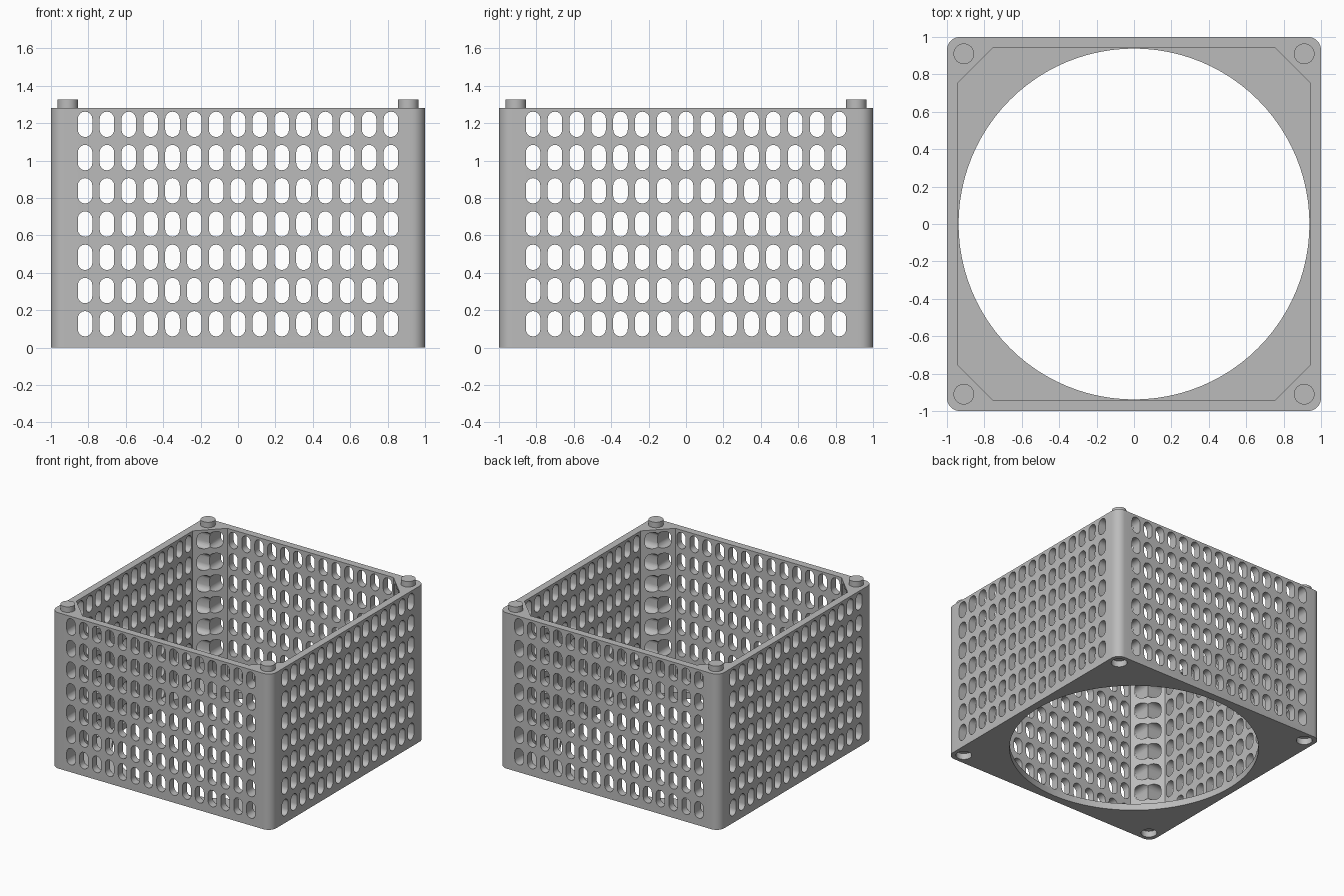
import bpy, bmesh, math
from mathutils import Matrix

cube = bpy.data.objects.get("Cube")
if cube:
    bpy.data.objects.remove(cube)

HEIGHT, FLOOR, WALL = 1.28, 0.055, 0.94
PEG = 0.91

grey = bpy.data.materials.new("light grey plastic")
grey.use_nodes = True
colour = (0.5, 0.5, 0.5, 1)
grey.diffuse_color = colour
grey.node_tree.nodes["Principled BSDF"].inputs["Base Color"].default_value = colour


def arc(cx, cy, r, start, end, steps):
    return [(cx + r * math.cos(math.radians(start + (end - start) * i / steps)),
             cy + r * math.sin(math.radians(start + (end - start) * i / steps)))
            for i in range(steps + 1)]


def circle(cx, cy, r, steps):
    return arc(cx, cy, r, 0, 360, steps)[:-1]


def add_prism(bm, outline, z0, z1):
    low = [bm.verts.new((x, y, z0)) for x, y in outline]
    high = [bm.verts.new((x, y, z1)) for x, y in outline]
    n = len(outline)
    bm.faces.new(low[::-1])
    bm.faces.new(high)
    for i in range(n):
        j = (i + 1) % n
        bm.faces.new((low[i], low[j], high[j], high[i]))


def prisms(name, outlines, z0, z1, matrix=None):
    bm = bmesh.new()
    for outline in outlines:
        add_prism(bm, outline, z0, z1)
    if matrix:
        bm.transform(matrix)
    mesh = bpy.data.meshes.new(name)
    bm.to_mesh(mesh)
    bm.free()
    mesh.materials.append(grey)
    obj = bpy.data.objects.new(name, mesh)
    bpy.context.collection.objects.link(obj)
    return obj


def cut(target, cutter):
    cutter.hide_render = True
    mod = target.modifiers.new("cut", "BOOLEAN")
    mod.operation, mod.solver, mod.object = "DIFFERENCE", "EXACT", cutter
    bpy.context.view_layer.objects.active = target
    bpy.ops.object.modifier_apply(modifier=mod.name)
    bpy.data.objects.remove(cutter)


def smooth(obj):
    bpy.ops.object.select_all(action="DESELECT")
    obj.select_set(True)
    bpy.context.view_layer.objects.active = obj
    bpy.ops.object.shade_smooth_by_angle(angle=math.radians(30))


corners = [(1, 1), (-1, 1), (-1, -1), (1, -1)]

# Outer block with rounded upright edges
r = 0.07
block = []
for k, (sx, sy) in enumerate(corners):
    block += arc(sx * (1 - r), sy * (1 - r), r, 90 * k, 90 * k + 90, 8)
frame = prisms("slotted_frame", [block], 0, HEIGHT)

# Chamfered cavity and round floor opening
c = 0.755
cavity = [(WALL, -c), (WALL, c), (c, WALL), (-c, WALL),
          (-WALL, c), (-WALL, -c), (-c, -WALL), (c, -WALL)]
cut(frame, prisms("cavity_cutter", [cavity], FLOOR, HEIGHT + 0.2))
cut(frame, prisms("opening_cutter", [circle(0, 0, 0.938, 96)], -0.2, FLOOR + 0.1))

# Sockets under the corners
cut(frame, prisms("socket_cutter",
                  [circle(sx * PEG, sy * PEG, 0.06, 32) for sx, sy in corners], -0.1, 0.05))

# Grid of rounded slots through both pairs of walls
slots = []
for col in range(-7, 8):
    for row in range(7):
        x, z = col * 0.1168, 0.127 + row * 0.1777
        slots.append(arc(x, z + 0.029, 0.039, 0, 180, 8)
                     + arc(x, z - 0.029, 0.039, 180, 360, 8))
upright = Matrix.Rotation(math.pi / 2, 4, "X")
turned = Matrix.Rotation(math.pi / 2, 4, "Z") @ upright
cut(frame, prisms("front_slot_cutter", slots, -1.2, 1.2, upright))
cut(frame, prisms("side_slot_cutter", slots, -1.2, 1.2, turned))
smooth(frame)

# Locating pegs on the top corners
for (sx, sy), name in zip(corners, ("back_left", "back_right", "front_right", "front_left")):
    smooth(prisms(name + "_peg", [circle(sx * PEG, sy * PEG, 0.055, 32)],
                  HEIGHT - 0.02, HEIGHT + 0.045))
